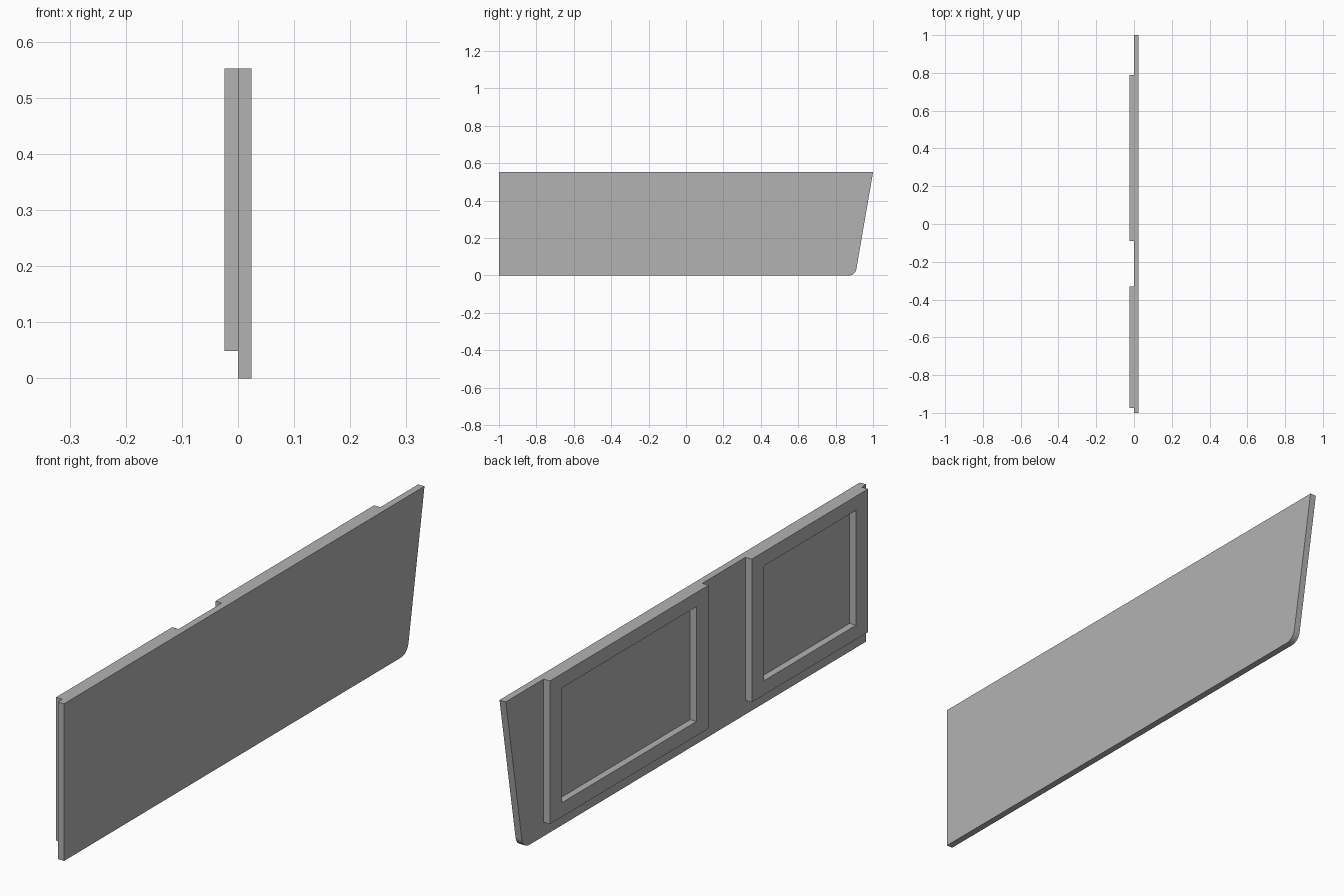
import bpy, bmesh, math

if "Cube" in bpy.data.objects:
    bpy.data.objects.remove(bpy.data.objects["Cube"])

# Single flat grey for the whole panel
grey = bpy.data.materials.new("panel grey")
grey.diffuse_color = (0.45, 0.45, 0.45, 1)
grey.use_nodes = True
grey.node_tree.nodes["Principled BSDF"].inputs["Base Color"].default_value = grey.diffuse_color

T = 0.0245          # thickness of each layer
TOP = 0.552


def finish(bm, name):
    bmesh.ops.recalc_face_normals(bm, faces=bm.faces)
    mesh = bpy.data.meshes.new(name)
    bm.to_mesh(mesh)
    bm.free()
    mesh.materials.append(grey)
    obj = bpy.data.objects.new(name, mesh)
    bpy.context.collection.objects.link(obj)


def extrude_x(bm, face, depth):
    ext = bmesh.ops.extrude_face_region(bm, geom=[face])
    verts = [g for g in ext["geom"] if isinstance(g, bmesh.types.BMVert)]
    bmesh.ops.translate(bm, verts=verts, vec=(depth, 0, 0))


# Main board: slanted rear edge with a rounded lower corner
slant = math.atan2(1.0 - 0.905, TOP)
radius = 0.042
cy = 0.905 - radius * math.tan((math.pi / 2 - slant) / 2)
profile = [(-1, TOP), (-1, 0)]
for i in range(9):
    a = -math.pi / 2 + (math.pi / 2 - slant) * i / 8
    profile.append((cy + radius * math.cos(a), radius + radius * math.sin(a)))
profile.append((1, TOP))
bm = bmesh.new()
board = bm.faces.new([bm.verts.new((0, y, z)) for y, z in profile])
extrude_x(bm, board, T)
finish(bm, "main_board")


# Raised rectangular frames on the inner side
def frame(name, y0, y1, z0=0.049, z1=TOP, side=0.067, rail=0.05):
    bm = bmesh.new()

    def ring(x, dy, dz):
        return [bm.verts.new((x, y, z)) for y, z in
                ((y0 + dy, z0 + dz), (y1 - dy, z0 + dz),
                 (y1 - dy, z1 - dz), (y0 + dy, z1 - dz))]

    loops = [ring(0, 0, 0), ring(-T, 0, 0), ring(-T, side, rail), ring(0, side, rail)]
    for k in range(4):
        a, b = loops[k], loops[(k + 1) % 4]
        for i in range(4):
            j = (i + 1) % 4
            bm.faces.new((a[i], a[j], b[j], b[i]))
    finish(bm, name)


frame("front_frame", -0.975, -0.33)
frame("rear_frame", -0.09, 0.79)
